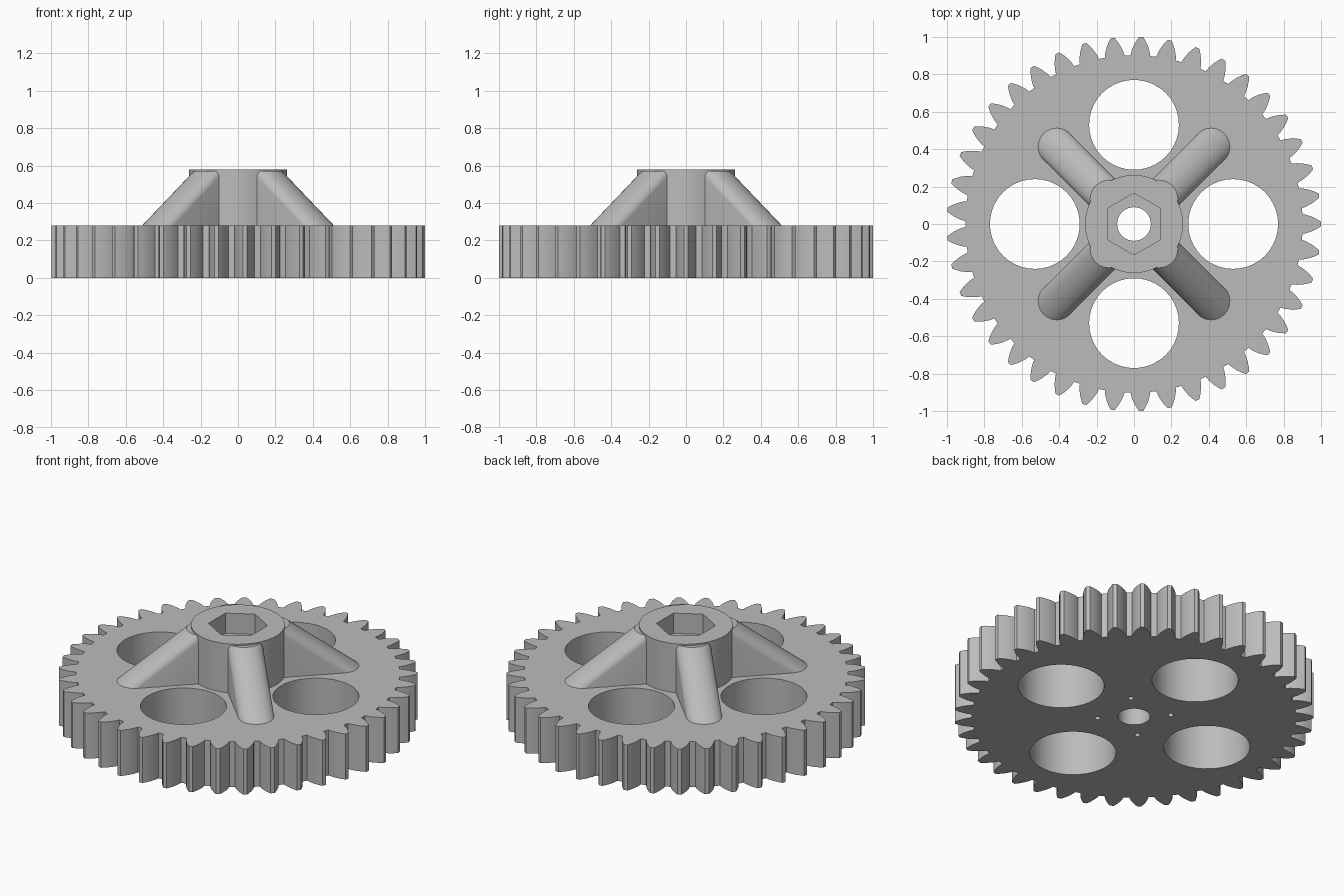
import bpy
import bmesh
from math import sin, cos, pi, radians
from mathutils import Matrix

TEETH = 41
PLATE_TOP = 0.28
HUB_TOP = 0.58
HUB_RADIUS = 0.262
BORE_RADIUS = 0.09

cube = bpy.data.objects.get("Cube")
if cube:
    bpy.data.objects.remove(cube, do_unlink=True)

grey = bpy.data.materials.new("plain_grey")
grey.use_nodes = True
colour = (0.5, 0.5, 0.5, 1)
grey.diffuse_color = colour
grey.node_tree.nodes["Principled BSDF"].inputs["Base Color"].default_value = colour


def make_object(name, bm):
    bmesh.ops.recalc_face_normals(bm, faces=bm.faces)
    mesh = bpy.data.meshes.new(name)
    bm.to_mesh(mesh)
    bm.free()
    mesh.materials.append(grey)
    obj = bpy.data.objects.new(name, mesh)
    bpy.context.collection.objects.link(obj)
    return obj


def prism(name, outline, z0, z1):
    """Extrude a flat outline from z0 to z1."""
    bm = bmesh.new()
    face = bm.faces.new([bm.verts.new((x, y, z0)) for x, y in outline])
    new = bmesh.ops.extrude_face_region(bm, geom=[face])["geom"]
    top = [v for v in new if isinstance(v, bmesh.types.BMVert)]
    bmesh.ops.translate(bm, verts=top, vec=(0, 0, z1 - z0))
    return make_object(name, bm)


def ring(radius, sides, x=0, y=0, start=0):
    return [(x + radius * cos(start + 2 * pi * i / sides),
             y + radius * sin(start + 2 * pi * i / sides)) for i in range(sides)]


def cut(obj, cutter):
    """Apply a boolean difference and discard the cutter."""
    mod = obj.modifiers.new("cut", "BOOLEAN")
    mod.operation = "DIFFERENCE"
    mod.solver = "EXACT"
    mod.object = cutter
    bpy.ops.object.select_all(action="DESELECT")
    bpy.context.view_layer.objects.active = obj
    obj.select_set(True)
    bpy.ops.object.modifier_apply(modifier=mod.name)
    bpy.data.objects.remove(cutter, do_unlink=True)


def smooth(obj, degrees):
    bpy.ops.object.select_all(action="DESELECT")
    bpy.context.view_layer.objects.active = obj
    obj.select_set(True)
    bpy.ops.object.shade_smooth_by_angle(angle=radians(degrees))


# Toothed wheel: one half-tooth profile (radius, half width), mirrored and repeated
half_tooth = [(0.9, 0.053), (0.925, 0.048), (0.955, 0.037), (0.98, 0.024), (1.0, 0.011)]
tooth = [(r, -w) for r, w in half_tooth] + [(r, w) for r, w in reversed(half_tooth)]
outline = []
for i in range(TEETH):
    a = 2 * pi * i / TEETH
    outline += [(r * cos(a) - w * sin(a), r * sin(a) + w * cos(a)) for r, w in tooth]
wheel = prism("toothed_wheel", outline, 0, PLATE_TOP)

# Centre bore, four round windows and four pin holes through the wheel
cut(wheel, prism("bore_cutter", ring(BORE_RADIUS, 32), -0.1, 0.7))
for i in range(4):
    a = i * pi / 2
    cut(wheel, prism("window_cutter", ring(0.24, 40, 0.53 * cos(a), 0.53 * sin(a)), -0.1, 0.5))
    a += pi / 4
    cut(wheel, prism("pin_cutter", ring(0.016, 12, 0.205 * cos(a), 0.205 * sin(a)), -0.1, 0.5))
smooth(wheel, 12)

# Hub with bore and hexagonal nut pocket
hub = prism("hub", ring(HUB_RADIUS, 64), PLATE_TOP, HUB_TOP)
cut(hub, prism("bore_cutter", ring(BORE_RADIUS, 32), -0.1, 0.7))
cut(hub, prism("hex_cutter", ring(0.165, 6, start=pi / 2), HUB_TOP - 0.125, 0.7))
smooth(hub, 30)

# Sloping braces: hull of half-round sections at the hub and on the wheel
for i, name in enumerate(("back_left", "back_right", "front_right", "front_left")):
    bm = bmesh.new()
    for centre, z in ((0.583, PLATE_TOP), (0.19, PLATE_TOP), (0.19, HUB_TOP - 0.008)):
        for k in range(17):
            a = -pi / 2 + pi * k / 16
            bm.verts.new((centre + 0.1 * cos(a), 0.1 * sin(a), z))
    hull = bmesh.ops.convex_hull(bm, input=bm.verts)
    inside = {g for key in ("geom_interior", "geom_unused") for g in hull[key]
              if isinstance(g, bmesh.types.BMVert)}
    bmesh.ops.delete(bm, geom=list(inside), context="VERTS")
    bmesh.ops.dissolve_limit(bm, angle_limit=0.01, verts=bm.verts, edges=bm.edges)
    bmesh.ops.rotate(bm, verts=bm.verts, matrix=Matrix.Rotation(pi / 4 + i * pi / 2, 3, "Z"))
    smooth(make_object(name + "_brace", bm), 25)
